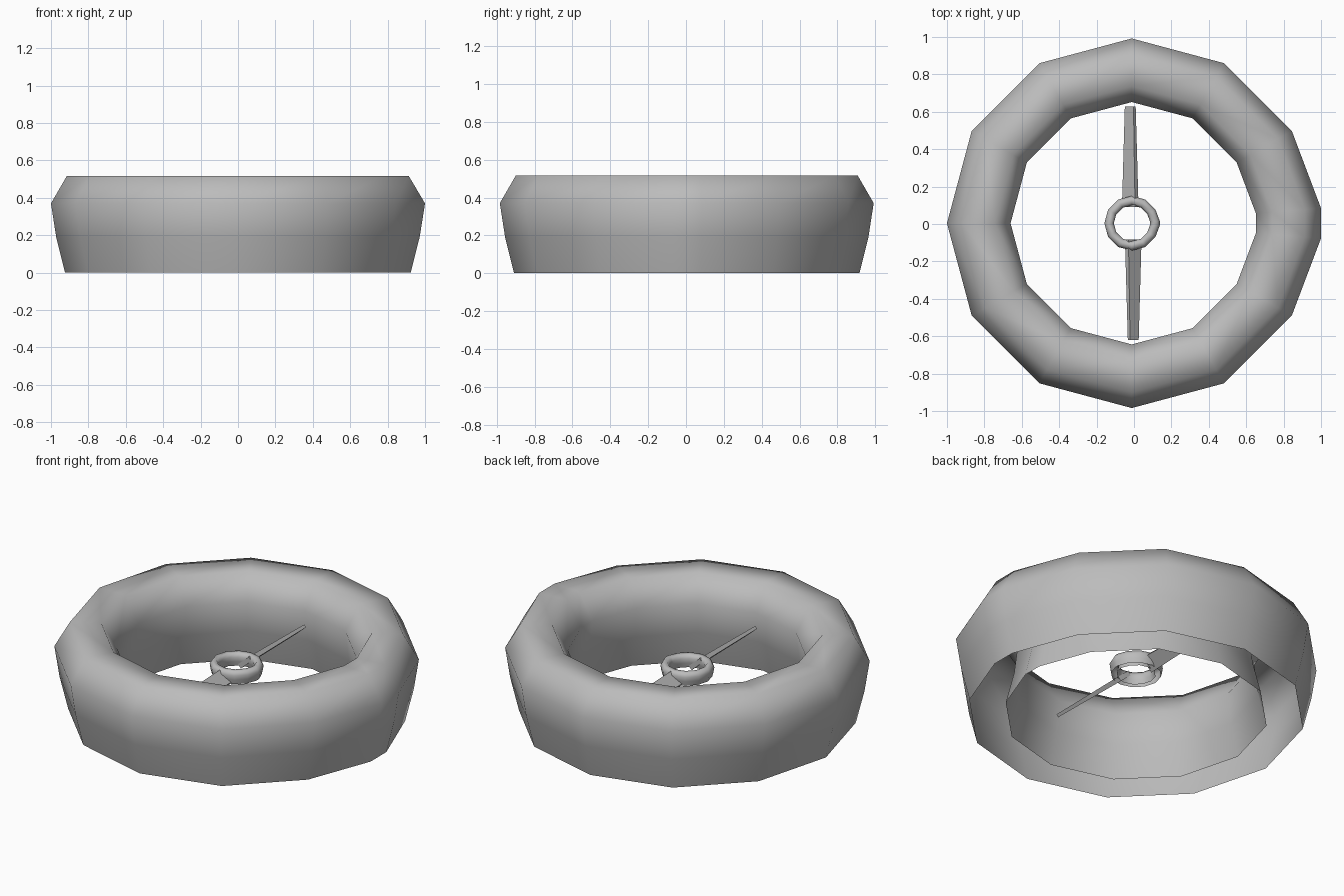
import bpy, bmesh, math
from mathutils import Vector

if "Cube" in bpy.data.objects:
    bpy.data.objects.remove(bpy.data.objects["Cube"])

CX, CY = -0.012, 0.004          # ring axis
grey = bpy.data.materials.new("plain grey")
grey.diffuse_color = (0.5, 0.5, 0.5, 1)
grey.use_nodes = True
grey.node_tree.nodes["Principled BSDF"].inputs["Base Color"].default_value = grey.diffuse_color

# Duct cross-section (radius, height): half-hexagon lip, tapering open skirt
PROFILE = [(0.913, 0), (0.96, 0.19), (0.988, 0.37), (0.903, 0.517),
           (0.733, 0.517), (0.648, 0.37), (0.669, 0.19), (0.715, 0)]


def finish(name, bm, angle):
    bmesh.ops.recalc_face_normals(bm, faces=bm.faces)
    me = bpy.data.meshes.new(name)
    bm.to_mesh(me)
    bm.free()
    me.materials.append(grey)
    ob = bpy.data.objects.new(name, me)
    bpy.context.collection.objects.link(ob)
    bpy.context.view_layer.objects.active = ob
    ob.select_set(True)
    bpy.ops.object.shade_smooth_by_angle(angle=math.radians(angle))
    ob.select_set(False)
    return ob


def ring(name, scale, z):
    """Twelve-sided hollow ring whose +x corner is cut to a narrow facet."""
    dirs = [Vector((1.0243, 0.081))]
    dirs += [Vector((math.cos(math.radians(a)), math.sin(math.radians(a))))
             for a in range(30, 360, 30)]
    dirs.append(Vector((1.0243, -0.081)))
    bm = bmesh.new()
    loops = [[bm.verts.new((CX + d.x * r * scale, CY + d.y * r * scale, z + h * scale))
              for r, h in PROFILE] for d in dirs]
    for i, a in enumerate(loops):
        b = loops[(i + 1) % len(loops)]
        for j in range(len(PROFILE) - 1):
            bm.faces.new((a[j], b[j], b[j + 1], a[j + 1]))
    # outward winding on an open shell
    ob = finish(name, bm, 80)
    if ob.data.polygons[0].normal.x < 0:
        ob.data.flip_normals()
    return ob


def blade(name, sign):
    """Tapered pitched blade along +y or -y (half-turn copies)."""
    bm = bmesh.new()
    sections = []
    for y, half, thick in ((0.088, 0.047, 0.014), (0.625, 0.031, 0.009)):
        c, s = math.cos(math.radians(42)), math.sin(math.radians(42))
        pts = [(-half, -thick), (half, -thick), (half, thick), (-half, thick)]
        sections.append([bm.verts.new((CX + sign * (u * c - v * s - 0.008),
                                       CY + sign * y, 0.275 + u * s + v * c))
                         for u, v in pts])
    a, b = sections
    for i in range(4):
        j = (i + 1) % 4
        bm.faces.new((a[i], a[j], b[j], b[i]))
    bm.faces.new(a)
    bm.faces.new(b[::-1])
    finish(name, bm, 30)


ring("duct_ring", 1.0, 0.0)
ring("hub_ring", 0.148, 0.245)
blade("rear_blade", 1)
blade("front_blade", -1)
